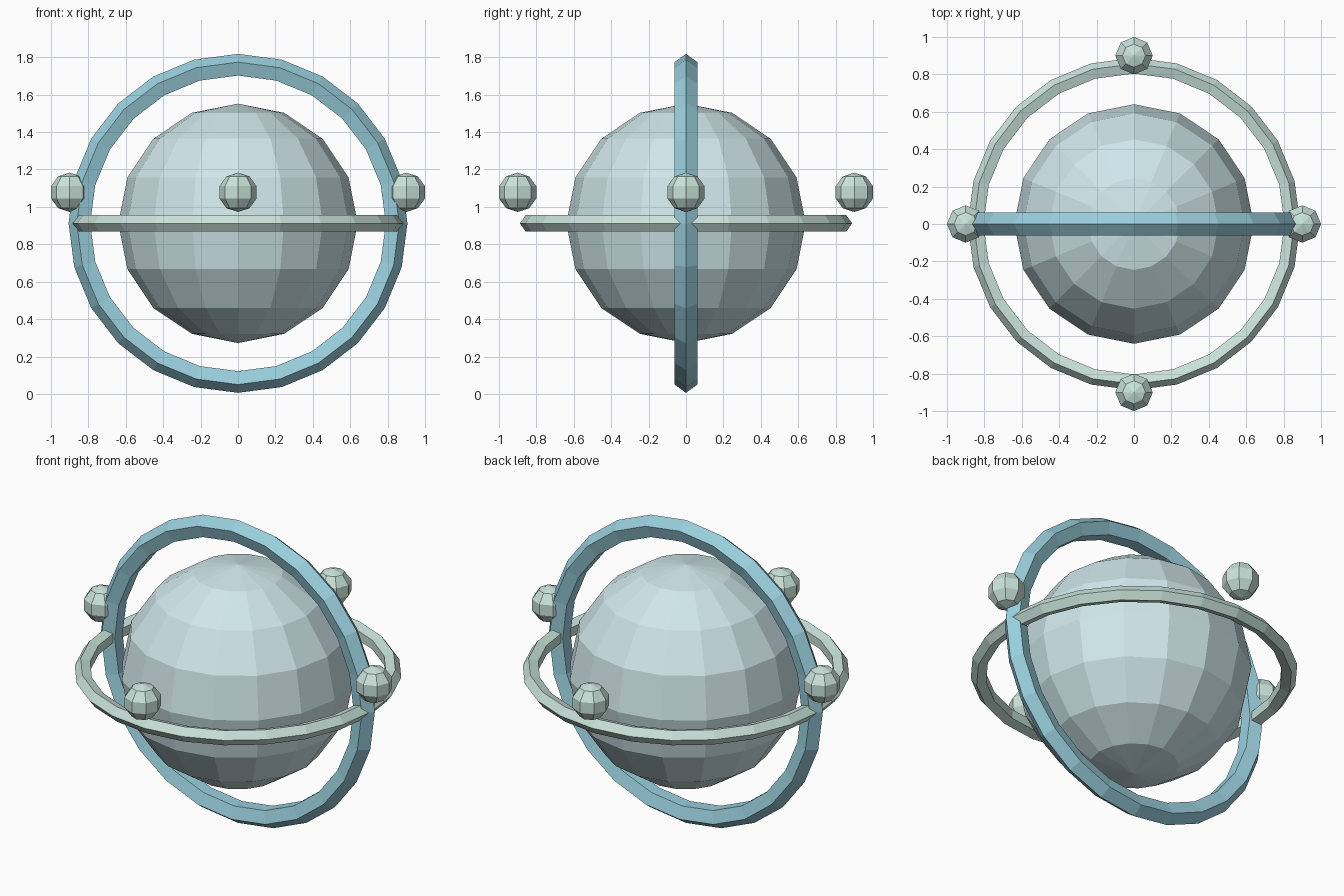
import bpy
from math import pi, sin, cos

if "Cube" in bpy.data.objects:
    bpy.data.objects.remove(bpy.data.objects["Cube"])

CENTRE = 0.912


def material(name, rgb):
    mat = bpy.data.materials.new(name)
    mat.diffuse_color = (*rgb, 1)
    mat.use_nodes = True
    mat.node_tree.nodes["Principled BSDF"].inputs["Base Color"].default_value = mat.diffuse_color
    return mat


def finish(name, mat):
    obj = bpy.context.object
    obj.name = name
    obj.data.materials.append(mat)
    bpy.ops.object.shade_flat()
    return obj


def ball(name, mat, loc, radius, segments, rings):
    bpy.ops.mesh.primitive_uv_sphere_add(
        segments=segments, ring_count=rings, radius=radius, location=loc)
    return finish(name, mat)


def ring(name, mat, minor, tilt):
    # Five-sided section with its point facing outwards
    bpy.ops.mesh.primitive_torus_add(
        major_segments=24, minor_segments=5, major_radius=0.842,
        minor_radius=minor, location=(0, 0, CENTRE), rotation=(tilt, 0, 0))
    return finish(name, mat)


pale_blue = material("pale_blue", (0.63, 0.80, 0.83))
pale_green = material("pale_green", (0.59, 0.77, 0.71))
blue = material("blue", (0.32, 0.62, 0.72))

# Central globe
ball("globe", pale_blue, (0, 0, CENTRE), 0.64, 16, 8)

# Upright and level rings
ring("upright_ring", blue, 0.064, pi / 2)
ring("level_ring", pale_green, 0.0465, 0)

# Four small balls around the globe
for i in range(4):
    a = i * pi / 2
    ball(f"small_ball_{i + 1}", pale_green,
         (0.9 * cos(a), 0.9 * sin(a), 1.078), 0.105, 8, 5)
